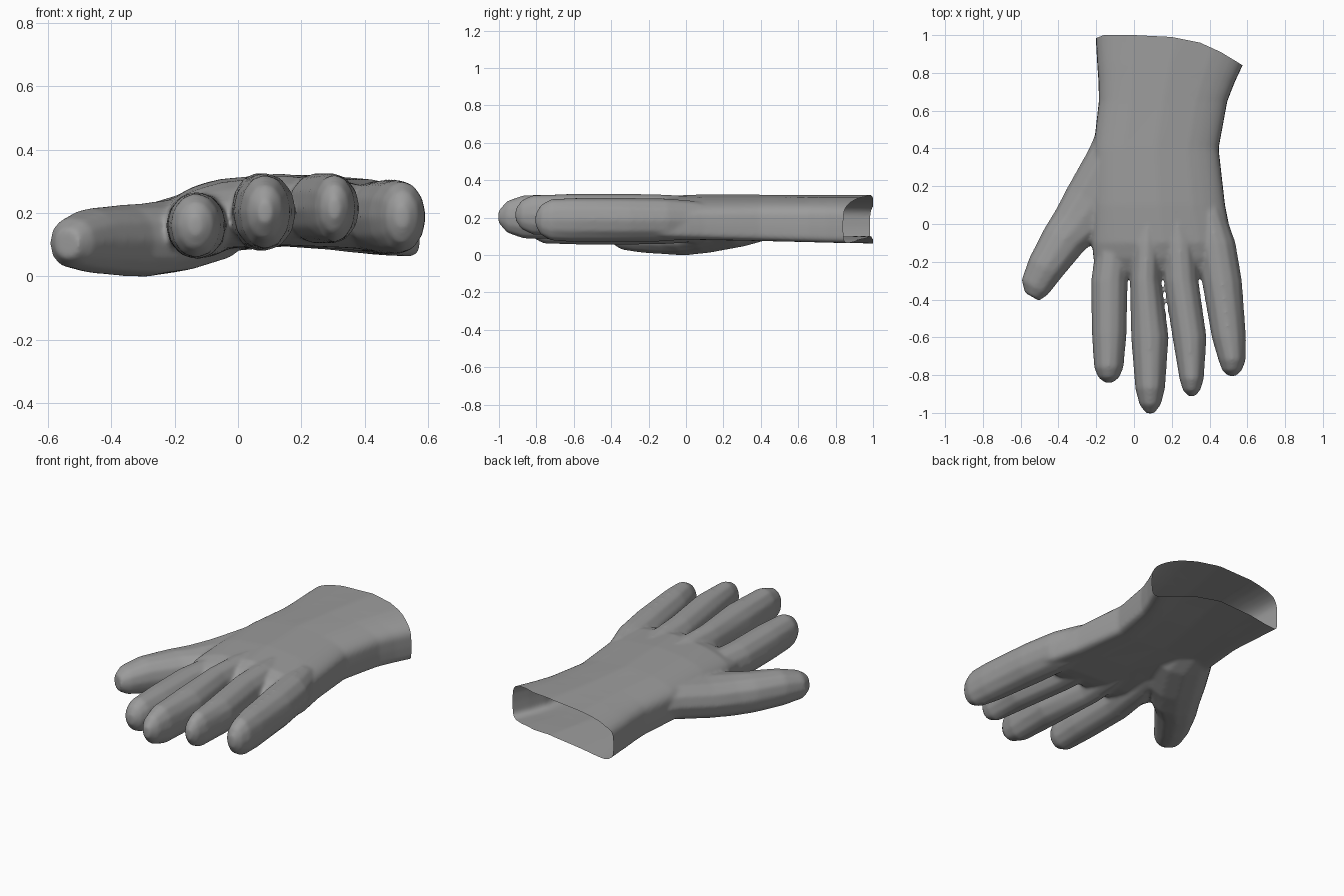
import bpy, bmesh, math
from mathutils import Vector

cube = bpy.data.objects.get("Cube")
if cube:
    bpy.data.objects.remove(cube, do_unlink=True)

grey = bpy.data.materials.new("glove_grey")
grey.use_nodes = True
colour = (0.33, 0.33, 0.33, 1)
grey.diffuse_color = colour
grey.node_tree.nodes["Principled BSDF"].inputs["Base Color"].default_value = colour


def spow(v, p):
    return math.copysign(abs(v) ** p, v)


def loft(bm, sections, sides, power=1.0):
    """Closed tube through rings: centre, side vector, half height, arch below, crown above."""
    rings = []
    for centre, side, height, arch, crown in sections:
        ring = []
        for i in range(sides):
            a = math.tau * i / sides
            c, s = spow(math.cos(a), power), spow(math.sin(a), power)
            p = Vector(centre) + Vector(side) * c
            p.z += height * s + (arch if s < 0 else crown) * (1 - c * c)
            ring.append(bm.verts.new(p))
        rings.append(ring)
    for r, q in zip(rings, rings[1:]):
        for i in range(sides):
            j = (i + 1) % sides
            bm.faces.new((r[i], r[j], q[j], q[i]))
    bm.faces.new(rings[0][::-1])
    bm.faces.new(rings[-1])


def finger(bm, z, height, tip, base, middle, shoulder):
    """Finger through three (y, left, right) stations, rooted in the palm, rounded at the tip."""
    palm_x = .14

    def station(y, l, r, w, h, spread=1):
        x = palm_x + ((l + r) / 2 - palm_x) * spread
        return (x, y, z), (w * (r - l) / 2, 0, 0), height * h, 0, 0
    y, l, r = shoulder
    loft(bm, [station(.2, *base[1:], .55, .6, .72), station(.05, *base[1:], .8, .86, .8),
              station(-.1, *base[1:], .96, .97, .91),
              station(*base, 1, 1), station(*middle, 1, 1), station(*shoulder, 1, .95),
              station(y + (tip - y) * .65, l, r, .72, .7),
              station(tip, l, r, .27, .28)], 12)


bm = bmesh.new()

# palm, wrist and flared cuff: y, left, right, side bottom, side top, arch, crown
palm = [(1.08, -.208, .69, .025, .27, .075, .05), (.85, -.195, .58, .03, .27, .07, .05),
        (.75, -.188, .533, .033, .27, .066, .05), (.65, -.186, .494, .038, .27, .06, .05),
        (.4, -.215, .448, .048, .268, .048, .054), (.1, -.222, .482, .058, .262, .038, .062),
        (-.1, -.222, .522, .066, .248, .032, .068), (-.18, -.215, .53, .085, .228, .026, .064),
        (-.25, -.2, .52, .11, .2, .02, .05), (-.285, -.17, .5, .14, .18, .02, .03)]
loft(bm, [(((l + r) / 2, y, (b + t) / 2), ((r - l) / 2, 0, 0), (t - b) / 2, arch, crown)
          for y, l, r, b, t, arch, crown in palm], 32, .4)

# four fingers
finger(bm, .16, .107, -.84, (-.3, -.228, -.033), (-.58, -.224, -.038), (-.76, -.212, -.055))
finger(bm, .203, .124, -1.003, (-.3, -.022, .144), (-.6, -.016, .184), (-.87, .006, .165))
finger(bm, .214, .113, -.912, (-.3, .158, .342), (-.6, .203, .385), (-.82, .24, .37))
finger(bm, .187, .119, -.805, (-.3, .358, .572), (-.6, .411, .594), (-.72, .446, .592))

# thumb: x, y, bottom, top, half width
across = Vector((.87, -.49, 0))
thumb = [(-.05, .57, .12, .24, .105), (-.1, .31, .045, .275, .165), (-.21, .12, .01, .243, .162),
         (-.295, -.0, -.003, .231, .142), (-.368, -.08, 0, .226, .122),
         (-.468, -.231, .01, .215, .101), (-.525, -.335, .025, .185, .081),
         (-.54, -.385, .055, .15, .045)]
loft(bm, [((x, y, (b + t) / 2), across * w, (t - b) / 2, 0, 0)
          for x, y, b, t, w in thumb], 12, .9)

bmesh.ops.recalc_face_normals(bm, faces=bm.faces)
mesh = bpy.data.meshes.new("glove")
bm.to_mesh(mesh)
bm.free()
glove = bpy.data.objects.new("glove", mesh)
bpy.context.collection.objects.link(glove)

# blend the parts into one skin
remesh = glove.modifiers.new("blend", "REMESH")
remesh.mode = "VOXEL"
remesh.voxel_size = 0.009
soften = glove.modifiers.new("soften", "SMOOTH")
soften.factor = 0.5
soften.iterations = 14
skin = bpy.data.meshes.new_from_object(
    glove.evaluated_get(bpy.context.evaluated_depsgraph_get()))
glove.modifiers.clear()
glove.data = skin

# trim the cuff open along its curved rim
bm = bmesh.new()
bm.from_mesh(skin)
rim = [(-.25, .965), (-.16, 1.0), (.0, 1.0), (.2, .99), (.35, .96), (.46, .91), (.6, .825)]
for (xa, ya), (xb, yb) in zip(rim, rim[1:]):
    bmesh.ops.bisect_plane(bm, geom=bm.verts[:] + bm.edges[:] + bm.faces[:],
                           plane_co=(xa, ya, 0), plane_no=(ya - yb, xb - xa, 0),
                           clear_outer=True)
# rest on the ground
low = min(v.co.z for v in bm.verts)
bmesh.ops.translate(bm, verts=bm.verts, vec=(0, 0, -low))
for f in bm.faces:
    f.smooth = True
bm.to_mesh(skin)
bm.free()
skin.materials.clear()
skin.materials.append(grey)
